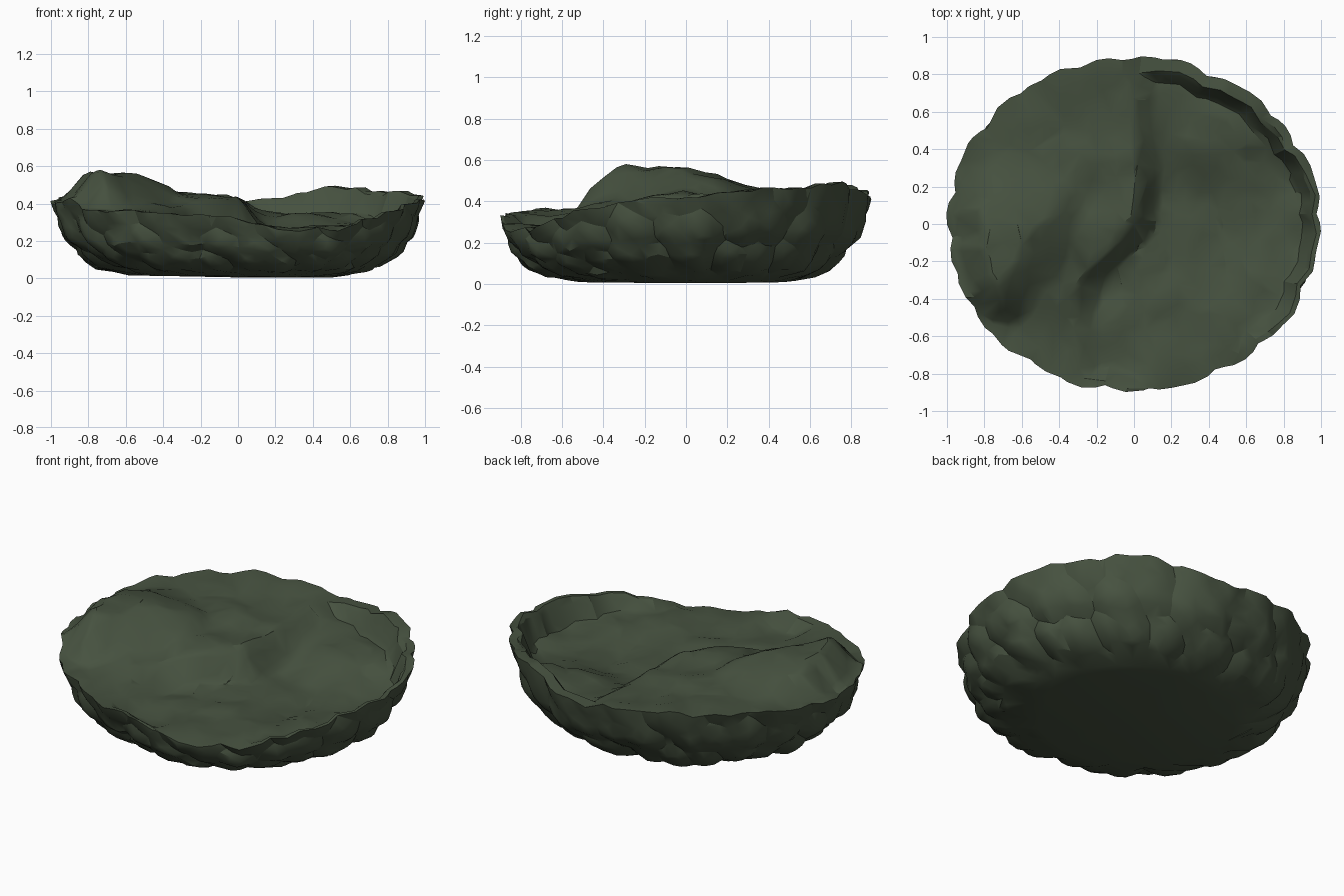
import bpy, bmesh, math, random
from mathutils import Vector, noise

cube = bpy.data.objects.get("Cube")
if cube:
    bpy.data.objects.remove(cube, do_unlink=True)

random.seed(4)
SEGS, SIDE_RINGS, TOP_RINGS = 200, 24, 36
SCALES, ROWS = 28, 3


def smooth(t):
    t = max(0.0, min(1.0, t))
    return t * t * (3 - 2 * t)


def lookup(points, x):
    """Piecewise linear interpolation through (x, value) pairs."""
    for (a, p), (b, q) in zip(points, points[1:]):
        if x <= b:
            return p + (q - p) * max(0, (x - a) / (b - a))
    return points[-1][1]


# Rim height by angle in degrees, counted from +x
RIM = [(0, .42), (30, .465), (50, .475), (60, .495), (66, .455), (78, .43),
       (88, .415), (100, .455), (120, .47), (150, .46), (180, .4), (207, .42),
       (215, .37), (245, .35), (270, .32), (283, .265), (302, .26), (315, .32),
       (330, .37), (345, .41), (360, .42)]
# Where the inner slope of the rim starts and how wide it is, by angle
SLOPE_START = [(0, .9), (45, .86), (80, .85), (102, .8), (125, .7), (170, .78), (205, .8),
               (225, .85), (360, .9)]
SLOPE_WIDTH = [(0, .08), (80, .08), (102, .12), (125, .3), (170, .22), (205, .2),
               (225, .15), (360, .08)]
# Outer wall: radius and share of the rim height, along the wall
WALL_R = [(0, .58), (.2, .74), (.4, .845), (.6, .915), (.8, .955), (1, .978)]
WALL_Z = [(0, .035), (.2, .15), (.4, .33), (.6, .53), (.8, .77), (1, 1)]
# Line of the fold that divides the upper surface
FOLD = [(-.9, -.24), (-.4, -.26), (-.28, -.21), (-.17, -.09), (-.08, .01),
        (.02, .06), (.2, .08), (.45, .075), (.8, .05)]

# Overlapping scales on the wall: jittered centres in staggered rows
centres = [(i + .5 * (row % 2) + random.uniform(-.25, .25),
            row + random.uniform(-.25, .25), random.uniform(-.15, .15))
           for row in range(ROWS + 1) for i in range(SCALES)]


def rim_height(angle):
    d = Vector((math.cos(angle), math.sin(angle), 0))
    return lookup(RIM, math.degrees(angle) % 360) + .025 * noise.noise(d * 8)


def scale_bump(angle, t):
    u, v = angle / math.tau * SCALES + t * .8, t * ROWS
    best = -.2
    for cu, cv, lift in centres:
        du = (u - cu + SCALES / 2) % SCALES - SCALES / 2
        dv = v - cv
        if abs(du) < 1.5 and abs(dv) < 1.5:
            best = max(best, 1 + lift - .2 * dv - 1.6 * (du * du + .7 * dv * dv))
    return best


def wall_point(angle, t):
    bump = .08 * (scale_bump(angle, t) - .6) * smooth(t * 6) * (1 - .3 * t)
    r = lookup(WALL_R, t) + bump
    z = rim_height(angle) * lookup(WALL_Z, t) - .4 * bump * (1 - t)
    return Vector((r * math.cos(angle), .9 * r * math.sin(angle), z))


def surface_height(x, y):
    # high side, low side rising to the back, and the fold between them
    high = .32 + .1 * smooth((y + .65) / .7) + .03 * smooth((-x - .1) / .5)
    low = .265 - .03 * smooth(1 - math.hypot(x - .4, y) / .5) + .08 * smooth((y - .1) / .6)
    z = low + (high - low) * smooth((lookup(FOLD, y) + .09 - x) / .18)
    # rounded hump with a steep front and slanted inner edge
    inner = -.856 * (x + .54) + .518 * (y + .5)
    z += .16 * smooth((y + .54) / .07) * smooth(inner / .28) * (1 - smooth((y + .35) / .8))
    # irregular creases
    p = Vector((x, y, .3))
    return (z + .025 * noise.noise(p * 3.5) + .03 * abs(noise.noise(p * 4.5 + Vector((3, 1, 0))))
            + .015 * noise.noise(p * 9))


def top_point(angle, k):
    edge = wall_point(angle, 1)
    x, y = edge.x * k, edge.y * k
    degrees = math.degrees(angle)
    blend = smooth((k - lookup(SLOPE_START, degrees)) / lookup(SLOPE_WIDTH, degrees))
    return Vector((x, y, surface_height(x, y) * (1 - blend) + edge.z * blend))


# Closed body lofted from the base centre, up the wall and over the top
bm = bmesh.new()
angles = [math.tau * i / SEGS for i in range(SEGS)]
rings = []
for k in (.3, .65, .9):
    rings.append([wall_point(a, 0) * k for a in angles])
    for p in rings[-1]:
        p.z = .005 + .006 * k - .01 * p.x
for j in range(SIDE_RINGS + 1):
    rings.append([wall_point(a, j / SIDE_RINGS) for a in angles])
for j in range(1, TOP_RINGS):
    rings.append([top_point(a, (1 - j / TOP_RINGS) ** .85) for a in angles])
rings = [[bm.verts.new(p) for p in ring] for ring in rings]
for lower, upper in zip(rings, rings[1:]):
    for i in range(SEGS):
        n = (i + 1) % SEGS
        bm.faces.new((lower[i], lower[n], upper[n], upper[i]))
base = bm.verts.new((0, 0, .005))
crown = bm.verts.new((0, 0, surface_height(0, 0)))
for i in range(SEGS):
    n = (i + 1) % SEGS
    bm.faces.new((base, rings[0][n], rings[0][i]))
    bm.faces.new((crown, rings[-1][i], rings[-1][n]))
bmesh.ops.recalc_face_normals(bm, faces=bm.faces)

mesh = bpy.data.meshes.new("scaly_dish")
bm.to_mesh(mesh)
bm.free()
dish = bpy.data.objects.new("scaly_dish", mesh)
bpy.context.collection.objects.link(dish)

# Single dark green colour
green = bpy.data.materials.new("dark_moss_green")
green.use_nodes = True
colour = (.062, .084, .051, 1)
green.diffuse_color = colour
shader = green.node_tree.nodes["Principled BSDF"]
shader.inputs["Base Color"].default_value = colour
shader.inputs["Roughness"].default_value = .9
mesh.materials.append(green)

# Reduce to irregular facets, then smooth the gentle ones
bpy.ops.object.select_all(action='DESELECT')
dish.select_set(True)
bpy.context.view_layer.objects.active = dish
facets = dish.modifiers.new("facets", 'DECIMATE')
facets.ratio = .12
bpy.ops.object.modifier_apply(modifier=facets.name)
bpy.ops.object.shade_smooth_by_angle(angle=math.radians(26))
